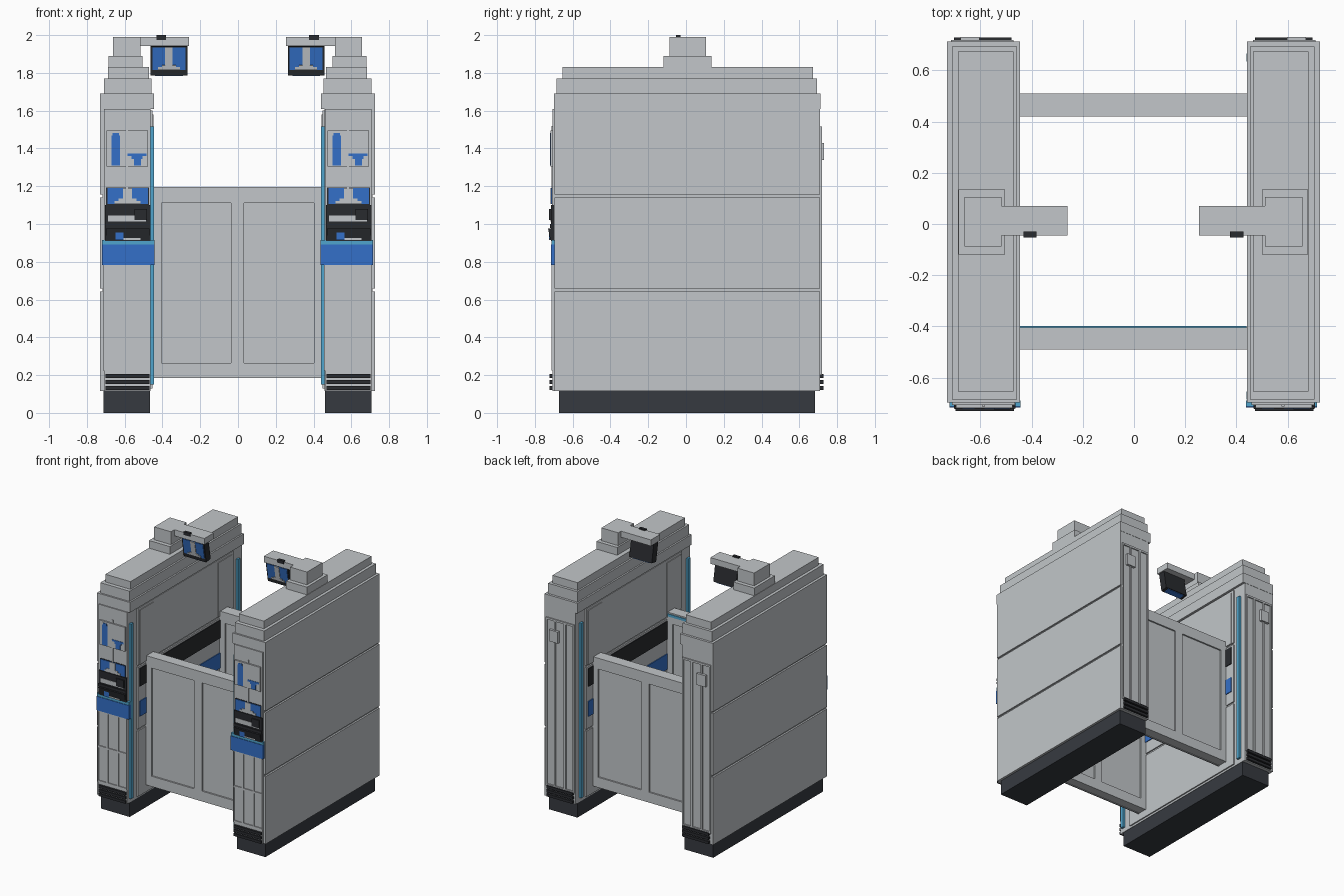
import bpy, bmesh, math
from mathutils import Matrix

cube = bpy.data.objects.get("Cube")
if cube:
    bpy.data.objects.remove(cube, do_unlink=True)


def material(name, rgb):
    m = bpy.data.materials.new(name)
    m.use_nodes = True
    m.diffuse_color = (*rgb, 1)
    m.node_tree.nodes["Principled BSDF"].inputs["Base Color"].default_value = (*rgb, 1)
    return m


GREY = material("light grey", (0.54, 0.565, 0.585))
BASE = material("slate", (0.037, 0.042, 0.051))
DARK = material("charcoal", (0.022, 0.024, 0.028))
BLUE = material("blue", (0.034, 0.162, 0.578))
CYAN = material("cyan", (0.08, 0.376, 0.61))


def boxes(name, mat, specs):
    """One object made of boxes given as (x0, x1, y0, y1, z0, z1)."""
    bm = bmesh.new()
    for x0, x1, y0, y1, z0, z1 in specs:
        mx = Matrix.Translation(((x0 + x1) / 2, (y0 + y1) / 2, (z0 + z1) / 2))
        mx = mx @ Matrix.Diagonal((abs(x1 - x0), abs(y1 - y0), abs(z1 - z0), 1))
        bmesh.ops.create_cube(bm, size=1, matrix=mx)
    me = bpy.data.meshes.new(name)
    bm.to_mesh(me)
    bm.free()
    me.materials.append(mat)
    ob = bpy.data.objects.new(name, me)
    bpy.context.collection.objects.link(ob)
    return ob


def lattice(xs, zs, y0, y1):
    """Rails around openings; xs and zs list (start, end) of each rail."""
    out = [(a, b, y0, y1, zs[0][0], zs[-1][1]) for a, b in xs]
    for (_, a), (b, _) in zip(xs, xs[1:]):
        out += [(a, b, y0, y1, c, d) for c, d in zs]
    return out


def tower(side, s):
    # u is measured outward from the passage, x = s * u
    def part(name, mat, *specs):
        return boxes(f"{side}_{name}", mat, [
            (s * a - 0.0025, s * b - 0.0025, *rest) for a, b, *rest in specs])

    # base and main body
    part("base", BASE, (0.463, 0.71, -0.672, 0.682, 0, 0.115))
    part("base_slot", GREY, (0.575, 0.597, -0.02, 0.02, -0.0, 0.002))
    part("core", GREY, (0.46, 0.715, -0.695, 0.71, 0.115, 1.62))
    part("outer_panels", GREY, *[(0.714, 0.728, -0.695, 0.71, a, b) for a, b in
                                 ((0.115, 0.642), (0.658, 1.14), (1.155, 1.61))])
    part("stepped_top", GREY,
         (0.443, 0.728, -0.698, 0.712, 1.61, 1.69),
         (0.455, 0.708, -0.685, 0.694, 1.69, 1.77),
         (0.468, 0.685, -0.655, 0.673, 1.77, 1.83))

    # inner passage wall
    part("inner_panels", GREY, *[(0.45, 0.461, -0.59, 0.59, a, b) for a, b in
                                 ((0.13, 0.642), (0.658, 1.14), (1.155, 1.6))])
    part("inner_end_posts", GREY, *[(0.445, 0.452, a, b, 1.155, 1.58) for a, b in
                                    ((-0.57, -0.4), (0.4, 0.57))])
    part("inner_dark_band", DARK, (0.444, 0.452, -0.57, 0.57, 0.985, 1.125))
    part("inner_blue_band", BLUE, (0.444, 0.452, -0.57, 0.57, 0.75, 0.87))
    part("light_strips", CYAN,
         (0.442, 0.462, -0.685, -0.655, 0.15, 1.515),
         (0.442, 0.462, 0.635, 0.665, 0.15, 1.515))

    # back end: framed panels, small plate and vents
    part("back_frame", GREY, *lattice(
        ((0.468, 0.478), (0.54, 0.556), (0.628, 0.64), (0.70, 0.712)),
        ((0.2, 0.215), (1.5, 1.515)), 0.705, 0.719))
    part("back_plate", GREY, (0.60, 0.675, 0.705, 0.73, 1.34, 1.43))
    part("back_vents", DARK, *[(0.475, 0.70, 0.705, 0.728, z, z + 0.021)
                               for z in (0.121, 0.153, 0.185)])

    # mast, arm and hanging monitor
    part("mast", GREY,
         (0.502, 0.682, -0.12, 0.135, 1.83, 1.89),
         (0.515, 0.66, -0.088, 0.105, 1.89, 1.99))
    part("arm", GREY, (0.257, 0.52, -0.045, 0.07, 1.942, 1.99))
    part("arm_tab", DARK, (0.378, 0.43, -0.052, -0.03, 1.975, 2.0))
    mon = [part("monitor_case", DARK, (0.266, 0.46, -0.035, 0.02, 1.79, 1.945)),
           part("monitor_screen", BLUE, (0.276, 0.45, -0.039, -0.034, 1.82, 1.941),
                (0.29, 0.436, -0.03, 0.015, 1.785, 1.791)),
           part("monitor_symbol", GREY, (0.305, 0.42, -0.043, -0.038, 1.82, 1.836),
                (0.325, 0.40, -0.043, -0.038, 1.836, 1.846),
                (0.343, 0.383, -0.043, -0.038, 1.846, 1.941))]
    pivot = Matrix.Translation((0, 0, 1.945))
    for ob in mon:  # lean the lower edge backwards
        ob.data.transform(pivot @ Matrix.Rotation(math.radians(10), 4, 'X') @ pivot.inverted())

    # front end panel; its fittings keep the same hand on both towers
    part("front_panel", GREY, (0.462, 0.708, -0.706, -0.69, 0.115, 1.61))
    c = s * 0.585 - 0.0025

    def front(name, mat, *specs):
        return boxes(f"{side}_{name}", mat, [
            (c + a, c + b, y, -0.70, z0, z1) for a, b, y, z0, z1 in specs])

    front("upper_rib", GREY, (-0.006, 0.006, -0.712, 1.49, 1.52),
          (-0.006, 0.006, -0.712, 1.19, 1.305))
    front("upper_screen", GREY, (-0.108, 0.112, -0.718, 1.305, 1.495))
    front("upper_screen_marks", BLUE,
          (-0.082, -0.036, -0.721, 1.31, 1.468), (-0.076, -0.042, -0.721, 1.468, 1.482),
          (0.003, 0.102, -0.721, 1.36, 1.374), (0.024, 0.082, -0.721, 1.345, 1.36),
          (0.036, 0.074, -0.721, 1.31, 1.345))
    front("small_display_case", DARK, (-0.11, 0.116, -0.709, 1.1, 1.194))
    front("small_display", BLUE, (-0.104, 0.112, -0.714, 1.105, 1.19))
    front("small_display_symbol", GREY,
          (-0.066, 0.072, -0.717, 1.105, 1.122), (-0.045, 0.05, -0.717, 1.122, 1.134),
          (-0.02, 0.027, -0.717, 1.134, 1.19))
    front("console", DARK, (-0.116, 0.124, -0.715, 0.91, 1.1),
          (-0.116, 0.124, -0.721, 0.98, 1.0), (0.04, 0.106, -0.724, 1.02, 1.08))
    front("console_slot", GREY, (-0.1, 0.1, -0.718, 1.012, 1.045))
    tray = front("console_tray", DARK, (-0.11, 0.118, -0.718, 0.915, 0.975))
    for v in tray.data.vertices:  # lean the tray's upper lip forwards
        if v.co.y < -0.71 and v.co.z > 0.95:
            v.co.y = -0.73
    front("console_marks", BLUE, (-0.06, -0.02, -0.726, 0.915, 0.955))
    front("console_key", GREY, (-0.02, 0.07, -0.722, 0.915, 0.925))
    lo, hi = sorted((s * 0.44 - 0.0025, s * 0.718 - 0.0025))
    boxes(f"{side}_blue_bin", BLUE, [(lo, hi, -0.716, -0.69, 0.783, 0.892)])
    boxes(f"{side}_bin_rim", CYAN, [(lo, hi, -0.712, -0.69, 0.892, 0.915)])
    front("lower_frame", GREY, *[
        (a, b, y, z0, z1) for a, b, y, _, z0, z1 in lattice(
            ((-0.127, -0.12), (-0.052, -0.036), (0.04, 0.054), (0.118, 0.124)),
            ((0.225, 0.238), (0.495, 0.51), (0.775, 0.785)), -0.713, -0.70)])
    front("front_vents", DARK, *[(-0.114, 0.12, -0.722, z, z + 0.021)
                                 for z in (0.121, 0.153, 0.185)])


tower("right", -1)
tower("left", 1)

# panelled barriers joining the towers
for name, y0, y1 in (("front_barrier", -0.49, -0.405), ("back_barrier", 0.42, 0.51)):
    boxes(name, GREY, [(-0.46, 0.455, y0 + 0.012, y1 - 0.012, 0.188, 1.19)])
    rails = []
    for a, b in ((y0, y0 + 0.012), (y1 - 0.012, y1)):
        rails += lattice(((-0.46, -0.405), (-0.036, 0.032), (0.402, 0.455)),
                         ((0.185, 0.265), (1.11, 1.193)), a, b)
    rails.append((-0.46, 0.455, y0, y1, 1.18, 1.195))
    boxes(name + "_frame", GREY, rails)
boxes("barrier_light_strip", CYAN, [(-0.445, 0.44, -0.405, -0.399, 1.165, 1.185)])
